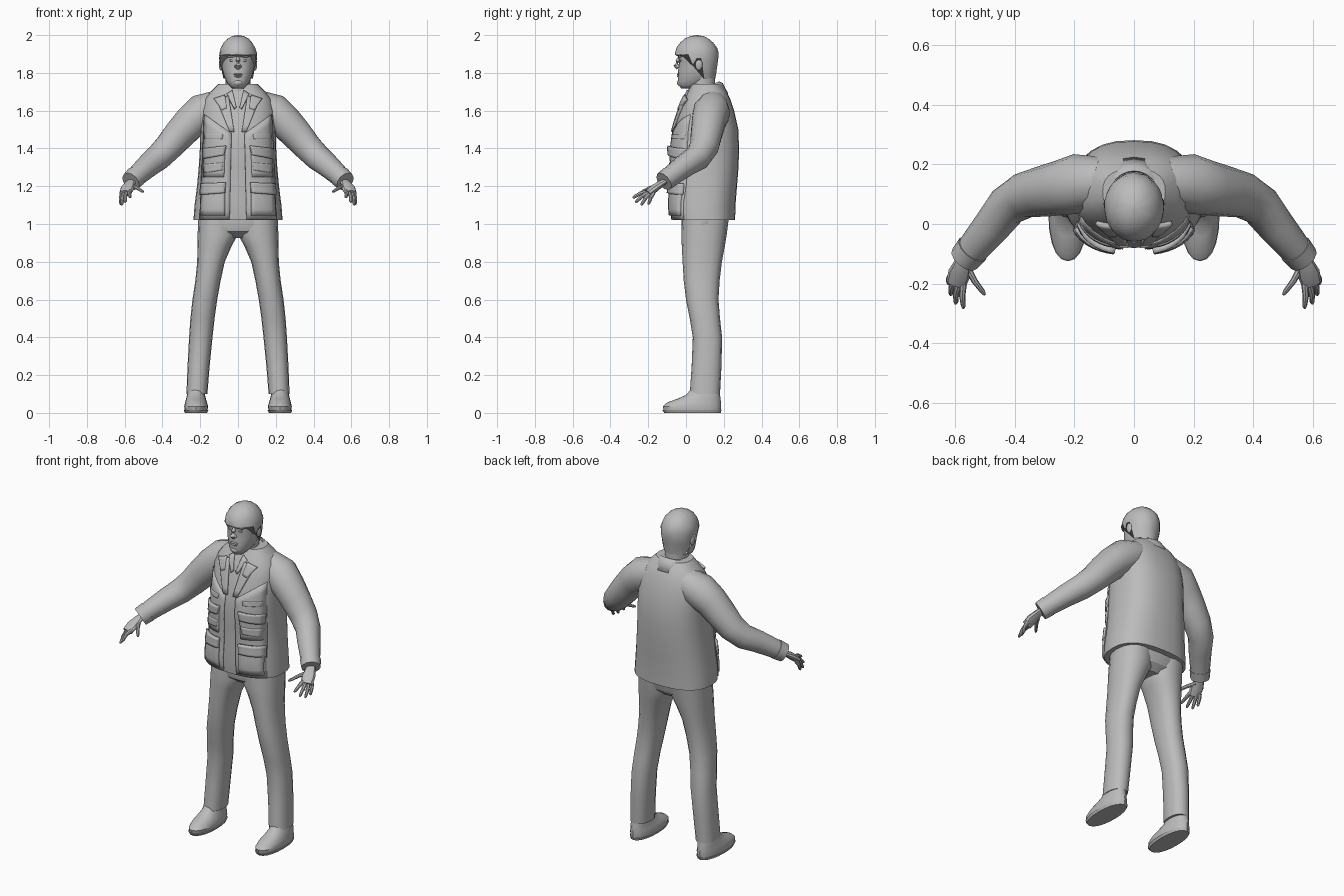
import bpy, bmesh, random
from math import sin, cos, pi, radians
from mathutils import Vector

random.seed(4)
if "Cube" in bpy.data.objects:
    bpy.data.objects.remove(bpy.data.objects["Cube"], do_unlink=True)

grey = bpy.data.materials.new("plain grey")
grey.use_nodes = True
grey.diffuse_color = (0.5, 0.5, 0.5, 1)
for node in grey.node_tree.nodes:
    if node.type == 'BSDF_PRINCIPLED':
        node.inputs["Base Color"].default_value = (0.5, 0.5, 0.5, 1)
        node.inputs["Roughness"].default_value = 0.8


def finish(name, bm, mirror=False, thick=0, angle=32, recalc=True):
    if recalc:
        bmesh.ops.recalc_face_normals(bm, faces=bm.faces[:])
    mesh = bpy.data.meshes.new(name)
    bm.to_mesh(mesh)
    bm.free()
    mesh.materials.append(grey)
    ob = bpy.data.objects.new(name, mesh)
    bpy.context.scene.collection.objects.link(ob)
    bpy.ops.object.select_all(action='DESELECT')
    ob.select_set(True)
    bpy.context.view_layer.objects.active = ob
    bpy.ops.object.shade_smooth_by_angle(angle=radians(angle))
    if thick:
        mod = ob.modifiers.new("thickness", 'SOLIDIFY')
        mod.thickness, mod.offset = thick, -1
    if mirror:
        ob.modifiers.new("other side", 'MIRROR')
    return ob


def skin(bm, rows, closed=True, caps=True):
    """Bridge rows of points into a surface."""
    rows = [[bm.verts.new(p) for p in row] for row in rows]
    n = len(rows[0])
    for a, b in zip(rows, rows[1:]):
        for i in range(n if closed else n - 1):
            j = (i + 1) % n
            bm.faces.new((a[i], a[j], b[j], b[i]))
    if caps:
        bm.faces.new(rows[0])
        bm.faces.new(rows[-1])


def power(v, n):
    return (1 if v > 0 else -1) * abs(v) ** (2 / n)


def loft(name, rings, n=2.0, segs=16, **kw):
    """Stack rounded rings (z, x0, x1, y0, y1)."""
    rows = []
    for z, x0, x1, y0, y1 in rings:
        rows.append([((x0 + x1) / 2 + (x1 - x0) / 2 * power(cos(2 * pi * i / segs), n),
                      (y0 + y1) / 2 + (y1 - y0) / 2 * power(sin(2 * pi * i / segs), n), z)
                     for i in range(segs)])
    bm = bmesh.new()
    skin(bm, rows)
    return finish(name, bm, **kw)


def tube(name, path, segs=10, flat=1.0, **kw):
    """Sweep a circle along (x, y, z, radius)."""
    pts = [Vector(p[:3]) for p in path]
    rows = []
    for k, p in enumerate(pts):
        t = (pts[min(k + 1, len(pts) - 1)] - pts[max(k - 1, 0)]).normalized()
        side = t.cross(Vector((0, 0, 1))).normalized()
        up = side.cross(t)
        r = path[k][3]
        rows.append([p + side * r * cos(2 * pi * i / segs) + up * r * flat * sin(2 * pi * i / segs)
                     for i in range(segs)])
    bm = bmesh.new()
    skin(bm, rows)
    return finish(name, bm, **kw)


def ball(name, centre, size, **kw):
    bm = bmesh.new()
    bmesh.ops.create_uvsphere(bm, u_segments=14, v_segments=9, radius=1)
    for v in bm.verts:
        v.co = Vector(centre) + Vector([a * b for a, b in zip(v.co, size)])
    return finish(name, bm, **kw)


# Jacket body: (z, half width, front, back)
JACKET = [(1.02, .236, -.072, .26), (1.1, .23, -.08, .262), (1.2, .217, -.074, .27),
          (1.3, .208, -.076, .278), (1.4, .202, -.08, .281), (1.5, .2, -.066, .277),
          (1.6, .197, -.035, .255), (1.66, .178, -.012, .235), (1.7, .145, .01, .215),
          (1.74, .105, .03, .185)]
loft("jacket_body", [(z, -w, w, a, b) for z, w, a, b in JACKET], n=2.5, segs=28)


def front(x, z):
    """Depth of the jacket front at a point."""
    z = min(max(z, JACKET[0][0]), JACKET[-1][0] - .001)
    for lo, hi in zip(JACKET, JACKET[1:]):
        if lo[0] <= z < hi[0]:
            t = (z - lo[0]) / (hi[0] - lo[0])
            w, a, b = [lo[i] + t * (hi[i] - lo[i]) for i in (1, 2, 3)]
            k = max(0, 1 - min(abs(x) / w, 1) ** 2.5) ** .4
            return (a + b) / 2 - (b - a) / 2 * k


def patch(name, corners, lift, thick=.02, cols=6, levels=5, **kw):
    """Cloth piece on the jacket front; corners (x, z) go anticlockwise from lower inner."""
    bl, br, tr, tl = [Vector(c) for c in corners]
    rows = []
    for j in range(levels + 1):
        a, b = bl.lerp(tl, j / levels), br.lerp(tr, j / levels)
        row = [a.lerp(b, i / cols) for i in range(cols + 1)]
        rows.append([(p.x, front(p.x, p.y) - lift, p.y) for p in row])
    bm = bmesh.new()
    skin(bm, rows, closed=False, caps=False)
    return finish(name, bm, mirror=True, thick=thick, recalc=False, **kw)


# Jacket front details
patch("front_panel", [(.045, 1.025), (.205, 1.025), (.18, 1.58), (.035, 1.48)], .007, .012, levels=12)
patch("lapel", [(.02, 1.49), (.045, 1.49), (.115, 1.66), (.05, 1.68)], .013, .016)
patch("lapel_notch", [(.06, 1.615), (.085, 1.605), (.13, 1.665), (.07, 1.685)], .018, .016)
patch("shirt_collar", [(.008, 1.62), (.02, 1.61), (.06, 1.69), (.03, 1.71)], .01, .014)
patch("upper_pocket", [(.075, 1.25), (.185, 1.25), (.185, 1.39), (.07, 1.39)], .014)
patch("upper_pocket_flap", [(.075, 1.365), (.19, 1.345), (.192, 1.40), (.065, 1.415)], .025)
patch("chest_flap", [(.085, 1.45), (.18, 1.45), (.18, 1.475), (.08, 1.475)], .013)
patch("middle_flap", [(.085, 1.285), (.18, 1.27), (.188, 1.315), (.08, 1.325)], .021)
patch("lower_pocket", [(.07, 1.045), (.2, 1.045), (.195, 1.2), (.07, 1.2)], .02)
patch("lower_pocket_flap", [(.07, 1.165), (.205, 1.155), (.2, 1.215), (.068, 1.22)], .03)

# Turned-down collar, open at the throat
rows = []
for z, w, a, b in [(1.69, .076, .0, .165), (1.755, .086, -.005, .178),
                   (1.745, .105, -.015, .195), (1.69, .137, -.035, .224)]:
    row = []
    for i in range(21):
        t = radians(-60 + 300 * i / 20)
        row.append((w * cos(t), (a + b) / 2 + (b - a) / 2 * sin(t), z - .035 * (1 - sin(t))))
    rows.append(row)
bm = bmesh.new()
skin(bm, rows, closed=False, caps=False)
finish("jacket_collar", bm, thick=.008)

# Sleeves and cuffs
tube("sleeve", [(.1, .14, 1.625, .085), (.19, .135, 1.59, .1), (.25, .12, 1.54, .092),
                (.31, .108, 1.475, .085), (.37, .095, 1.405, .077), (.425, .06, 1.35, .07),
                (.475, -.005, 1.31, .063), (.525, -.065, 1.265, .056), (.562, -.11, 1.23, .05)],
     segs=12, mirror=True)
tube("cuff", [(.54, -.083, 1.252, .057), (.568, -.117, 1.225, .053)], segs=12, mirror=True)

# Hands
tube("palm", [(.548, -.09, 1.24, .027), (.572, -.13, 1.215, .029), (.585, -.165, 1.19, .038),
              (.596, -.2, 1.162, .034)], flat=.55, mirror=True)
fingers = {"index": ((.572, -.2, 1.172), (.572, -.283, 1.14)),
           "middle": ((.588, -.2, 1.165), (.598, -.268, 1.115)),
           "ring": ((.602, -.19, 1.162), (.615, -.238, 1.1)),
           "little": ((.612, -.172, 1.165), (.622, -.2, 1.103)),
           "thumb": ((.56, -.145, 1.2), (.5, -.238, 1.17))}
for finger, (root, tip) in fingers.items():
    a, b = Vector(root), Vector(tip)
    mid = a.lerp(b, .5) + Vector((.004, 0, .006))
    tube(finger + "_finger", [(*a, .012), (*mid, .0105), (*a.lerp(b, .9), .008), (*b, .004)],
         segs=8, mirror=True)

# Trousers
loft("trouser_seat", [(.925, -.1, .1, .03, .17), (.96, -.19, .19, -.015, .21),
                      (1.0, -.213, .213, -.025, .222), (1.05, -.21, .21, -.02, .23)], n=2.4, segs=20)
loft("trouser_leg", [(.1, .162, .273, .02, .18), (.25, .15, .267, .03, .188), (.4, .135, .259, .036, .191),
                     (.5, .124, .252, .02, .18), (.6, .11, .241, .0, .172), (.7, .092, .226, -.012, .178),
                     (.8, .07, .216, -.018, .19), (.88, .035, .215, -.022, .205),
                     (.94, .003, .214, -.025, .215), (1.04, .001, .21, -.02, .228)],
     n=2.3, segs=16, mirror=True)

# Shoes
loft("shoe", [(.012, .162, .282, -.118, .184), (.035, .158, .285, -.123, .186), (.055, .164, .28, -.1, .185),
              (.075, .17, .275, -.045, .183), (.095, .175, .27, .0, .18), (.13, .18, .262, .03, .175)],
     n=2.2, segs=20, mirror=True)
loft("sole", [(0, .164, .281, -.115, .184), (.014, .156, .287, -.125, .188)], n=2.2, segs=20, mirror=True)

# Neck and head
loft("neck", [(1.6, -.07, .07, .0, .16), (1.7, -.064, .064, .01, .155), (1.8, -.066, .066, .02, .155)], segs=18)
HEAD = [(1.718, .03, -.025, .05), (1.735, .048, -.04, .09), (1.755, .062, -.044, .125),
        (1.785, .075, -.042, .145), (1.82, .084, -.041, .157), (1.86, .09, -.036, .164),
        (1.885, .092, -.042, .165), (1.92, .09, -.038, .163), (1.96, .074, -.01, .14), (1.985, .045, .02, .1)]
loft("head", [(z, -w, w, a, b) for z, w, a, b in HEAD], n=2.15, segs=24, angle=50)
tube("nose", [(0, -.032, 1.885, .008), (0, -.045, 1.862, .011), (0, -.052, 1.84, .015),
              (0, -.04, 1.826, .012)], segs=8, angle=60)
ball("nostril", (.012, -.043, 1.834), (.008, .01, .008), mirror=True)
ball("brow", (.034, -.031, 1.886), (.024, .01, .006), mirror=True)
ball("eye", (.033, -.027, 1.866), (.014, .008, .006), mirror=True)
ball("upper_lip", (0, -.039, 1.792), (.026, .01, .005))
ball("lower_lip", (0, -.038, 1.782), (.022, .01, .006))
ball("chin", (0, -.03, 1.748), (.026, .018, .018))
ball("ear", (.09, .068, 1.845), (.012, .02, .032), mirror=True)

# Hair cap with a fringe, sideburns and a low nape
segs, levels = 32, 9
rows = []
for j in range(levels + 1):
    row = []
    for i in range(segs):
        t = 2 * pi * i / segs
        s = sin(t)
        edge = 1.895 if s < -.35 else (1.84 if s < -.05 else (1.875 if s < .3 else 1.77))
        if j < 6:
            lat = radians(87 - 16 * j)
            r, z = cos(lat), 1.89 + .11 * sin(lat)
        else:
            z = 1.897 + (edge - 1.897) * (j - 5) / (levels - 5)
            r = 1 - max(0, 1.87 - z) * 1.6
        r += random.uniform(-.025, .012) * (j > 0)
        row.append((.1 * r * cos(t), .057 + .116 * r * s, z))
    rows.append(row)
bm = bmesh.new()
skin(bm, rows)
finish("hair", bm, angle=30)
